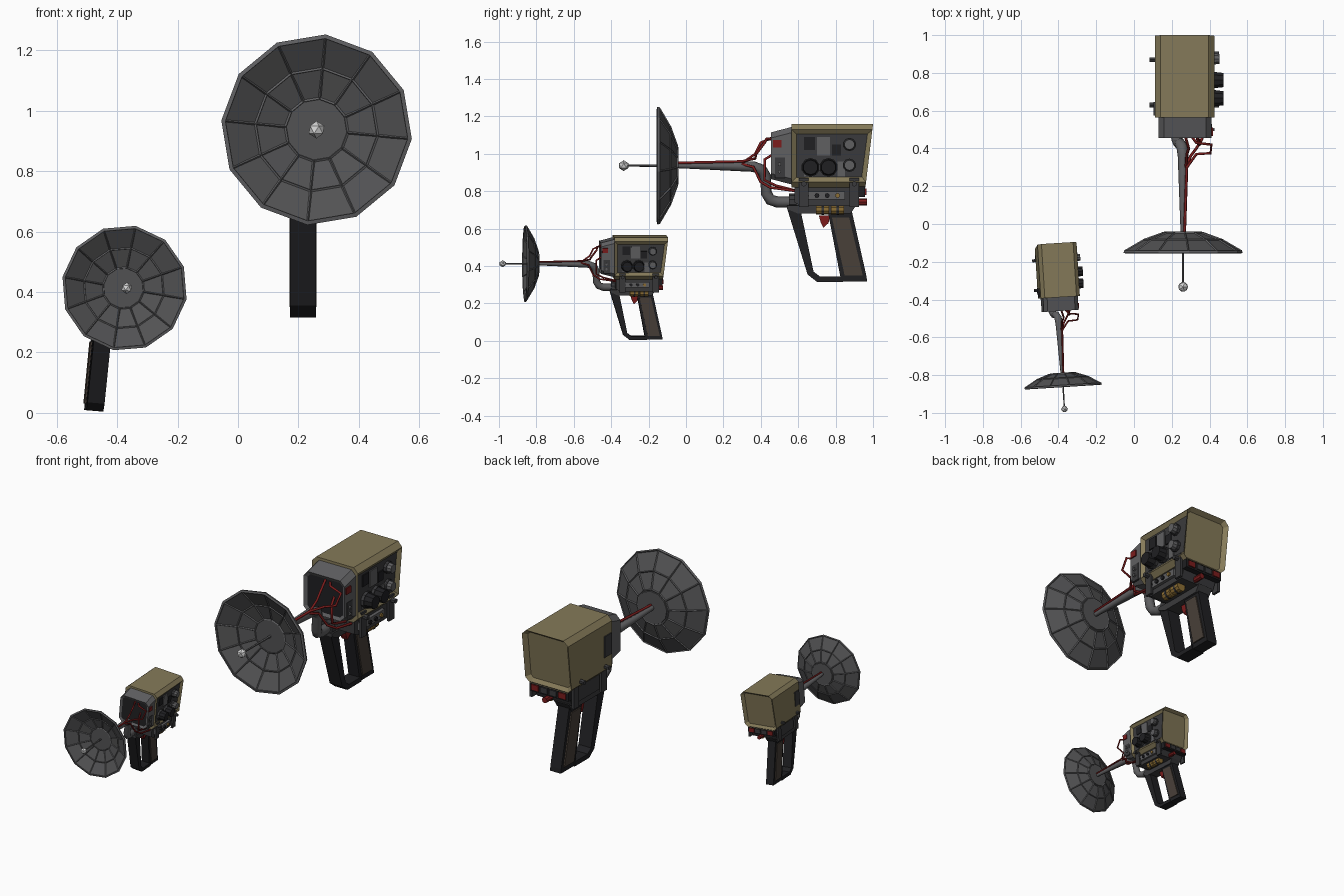
import bpy, bmesh, math
from mathutils import Vector, Matrix

if "Cube" in bpy.data.objects:
    bpy.data.objects.remove(bpy.data.objects["Cube"])

def mat(name, r, g, b):
    m = bpy.data.materials.new(name)
    m.diffuse_color = (r, g, b, 1)
    m.use_nodes = True
    m.node_tree.nodes["Principled BSDF"].inputs["Base Color"].default_value = m.diffuse_color
    return m

TAN = mat("tan paint", 0.235, 0.195, 0.10)
GREY = mat("mid grey", 0.115, 0.115, 0.12)
DISH = mat("dish grey", 0.085, 0.085, 0.088)
DARK = mat("dark grey", 0.042, 0.042, 0.045)
BLACK = mat("black", 0.014, 0.014, 0.016)
BROWN = mat("grip brown", 0.065, 0.05, 0.04)
RED = mat("red", 0.2, 0.012, 0.012)
BRASS = mat("brass", 0.27, 0.16, 0.035)
WHITE = mat("pale bulb", 0.65, 0.65, 0.65)
parts = []

def finish(name, bm, *mats):
    bmesh.ops.recalc_face_normals(bm, faces=bm.faces)
    me = bpy.data.meshes.new(name)
    bm.to_mesh(me)
    bm.free()
    for m in mats:
        me.materials.append(m)
    o = bpy.data.objects.new(name, me)
    bpy.context.collection.objects.link(o)
    parts.append(o)
    return o

def loft(rings, caps=True):
    bm = bmesh.new()
    vs = [[bm.verts.new(p) for p in r] for r in rings]
    n = len(rings[0])
    for a, b in zip(vs, vs[1:]):
        for i in range(n):
            bm.faces.new((a[i], a[(i + 1) % n], b[(i + 1) % n], b[i]))
    if caps:
        bm.faces.new(vs[0])
        bm.faces.new(vs[-1])
    bmesh.ops.recalc_face_normals(bm, faces=bm.faces)
    return bm

def inset(bm, direction, thick, depth, index):
    d = Vector(direction)
    bm.normal_update()
    f = max(bm.faces, key=lambda f: f.normal.dot(d) * f.calc_area())
    bmesh.ops.inset_individual(bm, faces=[f], thickness=thick, depth=depth)
    f.material_index = index

def prism(name, yz, x0, x1, m):
    return finish(name, loft([[(x, y, z) for y, z in yz] for x in (x0, x1)]), m)

def box(name, x0, x1, y0, y1, z0, z1, m):
    return prism(name, [(y0, z0), (y1, z0), (y1, z1), (y0, z1)], x0, x1, m)

def cyl(name, a, b, r1, m, r2=None, n=10):
    a, b = Vector(a), Vector(b)
    bm = bmesh.new()
    M = Matrix.Translation((a + b) / 2) @ (b - a).to_track_quat('Z', 'Y').to_matrix().to_4x4()
    bmesh.ops.create_cone(bm, cap_ends=True, segments=n, radius1=r1,
                          radius2=r1 if r2 is None else r2, depth=(b - a).length, matrix=M)
    return finish(name, bm, m)

def pipe(name, pts, r, m, radii=None, res=1):
    cu = bpy.data.curves.new(name, 'CURVE')
    cu.dimensions = '3D'
    cu.bevel_depth, cu.bevel_resolution, cu.use_fill_caps = r, res, True
    s = cu.splines.new('POLY')
    s.points.add(len(pts) - 1)
    for i, p in enumerate(pts):
        s.points[i].co = (*p, 1)
        s.points[i].radius = radii[i] if radii else 1
    cu.materials.append(m)
    o = bpy.data.objects.new(name, cu)
    bpy.context.collection.objects.link(o)
    parts.append(o)

def octagon(x0, x1, z0, z1, c, y):
    p = [(x0 + c, z0), (x1 - c, z0), (x1, z0 + c), (x1, z1 - c),
         (x1 - c, z1), (x0 + c, z1), (x0, z1 - c), (x0, z0 + c)]
    return [(x, y(z), z) for x, z in p]

# dish shell with raised ribs on both sides
AX, AZ = 0.26, 0.937
def dish_ring(r, y):
    return [(AX + r * math.cos(math.radians(30 * k - 5.5)), y,
             AZ + r * math.sin(math.radians(30 * k - 5.5))) for k in range(12)]
profile = [(0.105, -0.052), (0.205, -0.088), (0.308, -0.148)]
shell = finish("dish_shell", loft([dish_ring(*p) for p in profile], False), DISH)
mod = shell.modifiers.new("thickness", 'SOLIDIFY')
mod.thickness, mod.offset = 0.008, 0
ribs = finish("dish_ribs", loft([dish_ring(*p) for p in profile], False), GREY)
mod = ribs.modifiers.new("ribs", 'WIREFRAME')
mod.thickness, mod.use_even_offset, mod.use_boundary = 0.02, False, True
finish("dish_hub", loft([dish_ring(0.107, -0.058), dish_ring(0.1, -0.04)]), DISH)

# feed spike and bulb
cyl("feed_spike", (AX, -0.335, AZ), (AX, -0.05, AZ), 0.005, GREY, 0.008, 6)
bm = bmesh.new()
bmesh.ops.create_icosphere(bm, subdivisions=1, radius=0.029, matrix=Matrix.Translation((AX, -0.333, AZ)))
finish("feed_bulb", bm, WHITE)

# boom tapering back then curling down under the body
pipe("boom", [(AX, -0.045, AZ), (AX, 0.36, 0.932), (0.255, 0.405, 0.915), (0.245, 0.425, 0.88),
              (0.235, 0.43, 0.79), (0.228, 0.45, 0.755), (0.22, 0.49, 0.742), (0.215, 0.62, 0.742)],
     0.03, GREY, [0.45, 0.95, 1, 1, 1, 1, 1, 1], 2)
cyl("boom_collar", (0.215, 0.55, 0.742), (0.215, 0.59, 0.742), 0.045, DARK)

# main housing with recessed control side and rear screen
bm = loft([octagon(0.11, 0.425, 0.82, 1.16, 0.03, lambda z: 0.565),
           octagon(0.11, 0.425, 0.82, 1.16, 0.03, lambda z: 1.0 - (1.16 - z) * 0.12)])
inset(bm, (1, 0, 0), 0.035, -0.018, 1)
inset(bm, (0, 1, 0), 0.025, -0.025, 0)
finish("housing", bm, TAN, DARK)

# front block
bm = loft([octagon(0.13, 0.41, 0.865, 1.115, 0.03, lambda z: 0.455),
           octagon(0.13, 0.41, 0.835, 1.145, 0.03, lambda z: 0.57)])
inset(bm, (0, -1, 0), 0.02, -0.01, 1)
finish("front_block", bm, GREY, BLACK)
box("front_side_plate", 0.40, 0.413, 0.475, 0.53, 0.87, 0.98, DARK)
box("front_red_switch", 0.40, 0.418, 0.465, 0.51, 1.035, 1.075, RED)
for z in (0.905, 0.945):
    cyl("front_stud", (0.405, 0.5, z), (0.425, 0.5, z), 0.01, GREY, n=6)
box("left_plate", 0.104, 0.112, 0.575, 0.645, 0.93, 1.06, DARK)

# coloured tiles on the control panel
for y0, y1, z0, z1, m in [(0.63, 0.69, 1.02, 1.09, BLACK), (0.70, 0.77, 0.99, 1.09, GREY),
                          (0.78, 0.83, 0.99, 1.05, BLACK), (0.63, 0.68, 0.88, 0.91, GREY),
                          (0.81, 0.85, 0.88, 0.96, GREY)]:
    box("panel_tile", 0.405, 0.414, y0, y1, z0, z1, m)

# knobs
for y, z, r, x in [(0.666, 0.928, 0.046, 0.475), (0.762, 0.928, 0.046, 0.475),
                   (0.874, 1.05, 0.032, 0.452), (0.874, 0.939, 0.032, 0.452)]:
    cyl("knob_base", (0.4, y, z), (0.425, y, z), r + 0.004, DARK)
    cyl("knob", (0.42, y, z), (x, y, z), r, BLACK if r > 0.04 else GREY, r * 0.85)
for y in (0.63, 0.87):
    cyl("left_stud", (0.115, y, 0.87), (0.082, y, 0.87), 0.014, DARK, n=6)

# lower chassis, brackets and rear switch strip
prism("lower_chassis", [(0.58, 0.74), (0.62, 0.72), (0.90, 0.72), (0.945, 0.83), (0.58, 0.83)], 0.15, 0.39, DARK)
box("chassis_rail", 0.385, 0.41, 0.61, 0.85, 0.755, 0.80, GREY)
for k in range(4):
    y = 0.645 + 0.055 * k
    cyl("rail_screw", (0.40, y, 0.777), (0.42, y, 0.777), 0.013, BRASS if k == 3 else BLACK, n=8)
for y in (0.63, 0.9):
    for x in (0.118, 0.405):
        box("bracket", x, x + 0.016, y - 0.025, y + 0.025, 0.715, 0.87, DARK)
    cyl("bracket_bolt", (0.41, y, 0.84), (0.45, y, 0.84), 0.015, DARK, n=6)
box("rear_strip", 0.135, 0.40, 0.92, 0.957, 0.77, 0.825, BLACK)
for k in range(4):
    x = 0.15 + 0.062 * k
    box("rear_switch", x, x + 0.05, 0.95, 0.965, 0.78, 0.815, RED if k > 2 or k == 0 else DARK)

# brass canisters and red rear plug
for y in (0.695, 0.775):
    cyl("brass_canister", (0.345, y, 0.705), (0.345, y + 0.07, 0.705), 0.03, BRASS)
    cyl("canister_band", (0.345, y + 0.03, 0.705), (0.345, y + 0.042, 0.705), 0.033, DARK)
cyl("red_plug", (0.29, 0.90, 0.742), (0.29, 0.968, 0.742), 0.018, RED, n=8)

# handle: mount, grip, side panels, guard and trigger
prism("grip_mount", [(0.54, 0.705), (0.60, 0.68), (0.88, 0.68), (0.91, 0.725), (0.54, 0.725)], 0.165, 0.265, DARK)
prism("grip", [(0.83, 0.318), (0.968, 0.318), (0.965, 0.345), (0.885, 0.70), (0.757, 0.70)], 0.178, 0.252, BLACK)
prism("grip_panels", [(0.848, 0.35), (0.945, 0.35), (0.872, 0.66), (0.78, 0.66)], 0.17, 0.26, BROWN)
prism("guard_front", [(0.54, 0.71), (0.61, 0.71), (0.682, 0.37), (0.715, 0.345), (0.84, 0.345),
                      (0.84, 0.316), (0.70, 0.316), (0.65, 0.355)], 0.172, 0.258, BLACK)
prism("trigger", [(0.71, 0.67), (0.77, 0.67), (0.762, 0.63), (0.735, 0.605), (0.72, 0.635)], 0.195, 0.235, RED)

# red wires
pipe("wire_top", [(0.268, -0.04, 0.952), (0.28, 0.3, 0.96), (0.33, 0.37, 0.975), (0.405, 0.375, 1.0),
                  (0.41, 0.42, 1.06), (0.33, 0.43, 1.08), (0.3, 0.47, 1.08)], 0.0075, RED)
pipe("wire_upper", [(0.275, 0.3, 0.95), (0.28, 0.37, 1.0), (0.29, 0.4, 1.06), (0.27, 0.47, 1.09)], 0.0075, RED)
pipe("wire_lower", [(0.275, 0.3, 0.945), (0.30, 0.36, 0.93), (0.33, 0.40, 0.85), (0.36, 0.45, 0.82),
                    (0.37, 0.6, 0.80)], 0.0075, RED)
pipe("wire_drop", [(0.33, 0.47, 1.0), (0.345, 0.42, 0.97), (0.35, 0.42, 0.86), (0.33, 0.48, 0.83),
                   (0.33, 0.6, 0.80)], 0.0075, RED)

# smaller second device, slightly turned and tilted
T = (Matrix.Translation((-0.368, -0.98, 0.413)) @ Matrix.Rotation(math.radians(3.6), 4, 'Z')
     @ Matrix.Rotation(math.radians(4.7), 4, 'Y') @ Matrix.Scale(0.66, 4)
     @ Matrix.Translation((-AX, 0.333, -AZ)))
for o in list(parts):
    c = o.copy()
    c.name = "small_" + o.name
    bpy.context.collection.objects.link(c)
    c.matrix_world = T
